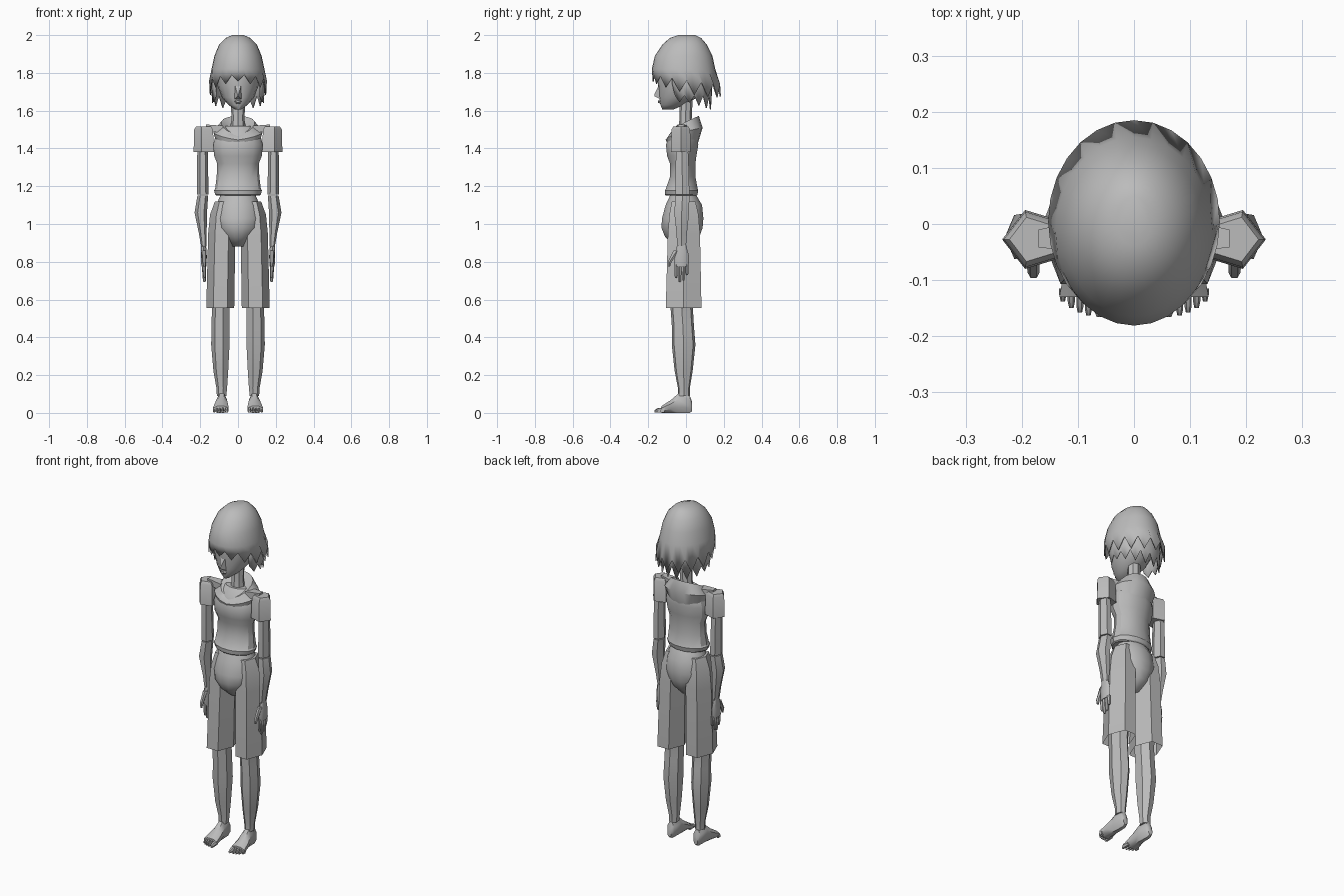
import bpy, bmesh, math
from math import sin, cos, pi

cube = bpy.data.objects.get("Cube")
if cube:
    bpy.data.objects.remove(cube, do_unlink=True)

clay = bpy.data.materials.new("plain_grey")
clay.use_nodes = True
GREY = (0.5, 0.5, 0.5, 1)
clay.diffuse_color = GREY
clay.node_tree.nodes["Principled BSDF"].inputs["Base Color"].default_value = GREY


def skin(name, rings, closed=True, caps=(True, True), angle=35, thick=0):
    """Bridge rows of points into one mesh object."""
    bm = bmesh.new()
    rows = [[bm.verts.new(p) for p in ring] for ring in rings]
    n = len(rows[0])
    for low, high in zip(rows, rows[1:]):
        for i in range(n if closed else n - 1):
            j = (i + 1) % n
            bm.faces.new((low[i], low[j], high[j], high[i]))
    if caps[0]:
        bm.faces.new(rows[0])
    if caps[1]:
        bm.faces.new(rows[-1])
    bmesh.ops.recalc_face_normals(bm, faces=bm.faces)
    mesh = bpy.data.meshes.new(name)
    bm.to_mesh(mesh)
    bm.free()
    mesh.materials.append(clay)
    obj = bpy.data.objects.new(name, mesh)
    bpy.context.collection.objects.link(obj)
    if thick:
        mod = obj.modifiers.new("thickness", "SOLIDIFY")
        mod.thickness = thick
    bpy.ops.object.select_all(action="DESELECT")
    obj.select_set(True)
    bpy.context.view_layer.objects.active = obj
    bpy.ops.object.shade_smooth_by_angle(angle=math.radians(angle))
    return obj


def loft(name, sections, sides=6, axis="z", side=1, turn=0, **kw):
    """Sections are (position, a0, a1, b0, b1): polygons fitted to their extents."""
    unit = [(cos(turn + 2 * pi * i / sides), sin(turn + 2 * pi * i / sides)) for i in range(sides)]
    us, vs = zip(*unit)
    rings = []
    for t, a0, a1, b0, b1 in sections:
        ring = []
        for u, v in unit:
            a = a0 + (a1 - a0) * (u - min(us)) / (max(us) - min(us))
            b = b0 + (b1 - b0) * (v - min(vs)) / (max(vs) - min(vs))
            x, y, z = {"z": (a, b, t), "y": (a, t, b), "x": (t, a, b)}[axis]
            ring.append((side * x, y, z))
        rings.append(ring)
    return skin(name, rings, **kw)


def body(name, sections, **kw):
    """Centred loft from (z, half width, front y, back y)."""
    return loft(name, [(z, -w, w, f, b) for z, w, f, b in sections], **kw)


def hair(name, profile, start, end, count, tip, notch):
    """Shell of hair whose lowest row zigzags between tips and notches."""
    closed = end - start > 6.2
    angles = [start + (end - start) * i / (count if closed else count - 1) for i in range(count)]

    def row(w, f, b, height):
        return [(w * cos(a), (f + b) / 2 + (b - f) / 2 * sin(a), height(i, a))
                for i, a in enumerate(angles)]
    rings = [row(w, f, b, lambda i, a, z=z: z) for z, w, f, b in profile[:-1]]
    _, w, f, b = profile[-1]
    rings.append(row(w, f, b, lambda i, a: tip(a) if i % 2 else notch(a)))
    skin(name, rings, closed, (closed, False), 40, 0.006)


# Head, nose and lips
body("head", [(1.605, .015, -.125, -.07), (1.63, .05, -.135, -.01), (1.67, .085, -.143, .06),
              (1.73, .108, -.147, .11), (1.80, .118, -.155, .13), (1.90, .10, -.13, .11),
              (1.95, .05, -.07, .06)], sides=16, angle=60)
loft("nose", [(-.135, -.02, .02, 1.66, 1.75), (-.168, -.003, .003, 1.677, 1.687)],
     4, "y", turn=pi / 4)
loft("lips", [(-.13, -.025, .025, 1.635, 1.66), (-.148, -.01, .01, 1.642, 1.654)], 6, "y")
body("neck", [(1.48, .045, -.045, .04), (1.55, .035, -.035, .03), (1.66, .037, -.035, .035)],
     sides=8)

# Hair: outer cap with fringe, and a lower layer at the nape and sides
hair("hair_cap", [(2.0, .03, -.04, .05), (1.985, .065, -.085, .08), (1.95, .10, -.125, .11),
                  (1.89, .125, -.165, .14), (1.82, .14, -.181, .155), (0, .153, -.176, .185)],
     0, 2 * pi, 28,
     lambda a: 1.71 + .045 * max(0, -sin(a)) - .035 * max(0, sin(a)) - .02 * abs(cos(a)),
     lambda a: 1.76 + .03 * max(0, -sin(a)) - .02 * max(0, sin(a)))
hair("hair_under_layer", [(1.84, .13, -.14, .135), (1.74, .142, -.14, .14), (0, .138, -.12, .135)],
     -.55, pi + .55, 21,
     lambda a: 1.605 + .04 * (1 - max(0, sin(a))), lambda a: 1.68)

# Torso, hood and pelvis
body("shirt", [(1.15, .113, -.105, .055), (1.155, .12, -.11, .06), (1.178, .127, -.112, .065),
               (1.185, .121, -.107, .062), (1.25, .113, -.085, .05), (1.32, .11, -.085, .05),
               (1.36, .126, -.10, .055), (1.42, .132, -.106, .065), (1.48, .115, -.085, .06),
               (1.52, .07, -.05, .04)], sides=14, angle=30)


def hood_row(width, front, back, low, high):
    row = []
    for i in range(18):
        a = 2 * pi * i / 18
        t = (1 + cos(a)) / 2
        row.append((width * sin(a), front + (back - front) * t, low + (high - low) * t ** .6))
    return row


skin("hood", [hood_row(.05, -.07, .025, 1.475, 1.525), hood_row(.09, -.09, .068, 1.465, 1.572),
              hood_row(.132, -.108, .088, 1.445, 1.51), hood_row(.108, -.10, .055, 1.43, 1.40)],
     caps=(False, False))
body("pelvis", [(1.16, .09, -.08, .05), (1.10, .115, -.108, .085), (1.03, .128, -.127, .092),
                (.98, .118, -.13, .088), (.93, .08, -.11, .07), (.88, .035, -.055, .02)],
     sides=14, angle=50)

for side, word in ((1, "left"), (-1, "right")):
    # Shoulder, sleeve, arm
    loft(word + "_shoulder", [(.08, -.05, .01, 1.48, 1.52), (.17, -.042, -.01, 1.495, 1.527)],
         4, "x", side, pi / 4)
    loft(word + "_sleeve", [(1.38, .128, .235, -.08, .025), (1.50, .132, .232, -.077, .022),
                            (1.516, .143, .222, -.067, .012)], 5, side=side)
    loft(word + "_upper_arm", [(1.155, .155, .217, -.055, .018), (1.27, .158, .217, -.056, .016),
                               (1.42, .16, .215, -.052, .01)], 6, side=side)
    loft(word + "_forearm", [(.88, .167, .195, -.047, .0), (.95, .166, .207, -.05, .005),
                             (1.06, .164, .23, -.062, .016), (1.15, .158, .215, -.055, .018)],
         6, side=side)
    # Hand with four fingers and a thumb
    loft(word + "_palm", [(.775, .167, .194, -.062, .014), (.83, .165, .197, -.064, .016),
                          (.89, .169, .195, -.046, .0)], 8, side=side)
    for k, end in enumerate((.715, .692, .70, .73)):
        y = -.053 + k * .0195
        loft(f"{word}_finger_{k + 1}", [(end, .173, .183, y - .004, y + .004),
                                        (end + .01, .17, .186, y - .008, y + .008),
                                        (.785, .169, .192, y - .009, y + .009)], 6, side=side)
    loft(word + "_thumb", [(.775, .172, .184, -.094, -.084), (.80, .168, .19, -.096, -.076),
                           (.86, .168, .192, -.066, -.03)], 6, side=side)
    # Shorts leg and lower leg
    loft(word + "_shorts_leg", [(.555, .02, .168, -.107, .082), (.95, .014, .158, -.096, .074),
                                (1.05, .014, .148, -.088, .066), (1.12, .025, .122, -.075, .05)],
         6, side=side, angle=25, caps=(False, True))
    loft(word + "_leg", [(.09, .062, .112, -.042, .02), (.13, .058, .114, -.042, .02),
                         (.22, .052, .13, -.06, .035), (.36, .045, .142, -.075, .05),
                         (.46, .045, .14, -.075, .042), (.56, .045, .138, -.082, .036),
                         (.75, .035, .145, -.085, .05)], 7, side=side)
    # Foot and toes
    loft(word + "_foot", [(.033, .074, .10, .01, .055), (.02, .064, .109, 0, .092),
                          (-.04, .059, .113, 0, .103), (-.08, .053, .124, 0, .068),
                          (-.13, .049, .133, 0, .036)], 8, "y", side, pi / 8, angle=45)
    for k, end in enumerate((-.166, -.163, -.158, -.15, -.138)):
        x, r = (.06, .011) if k == 0 else (.066 + k * .0152, .0065)
        loft(f"{word}_toe_{k + 1}", [(-.115 , x - r, x + r, .002, .03),
                                     (end + .012, x - r, x + r, .001, .024),
                                     (end, x - r * .6, x + r * .6, .002, .014)],
             6, "y", side)
